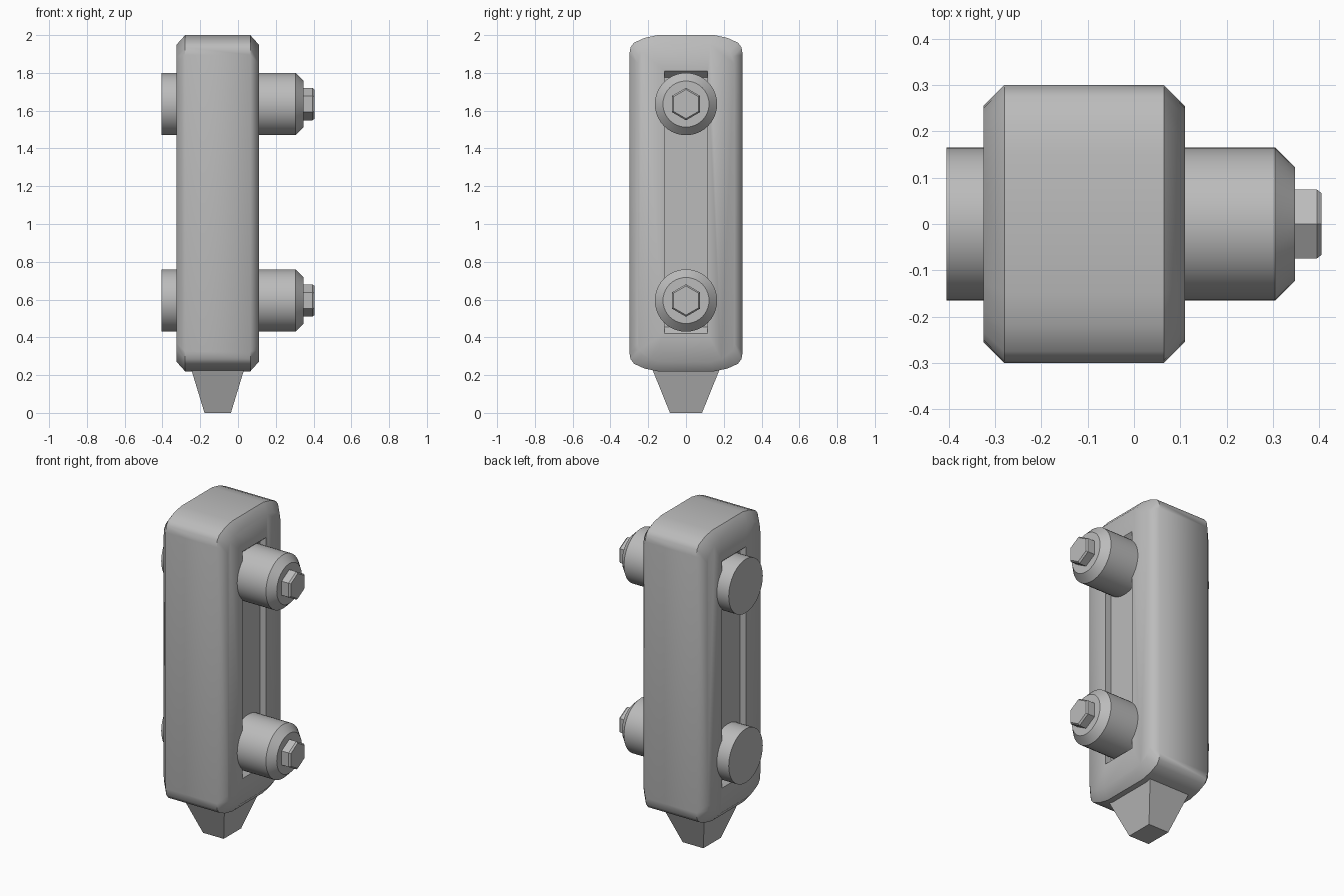
import bpy, bmesh
from math import sin, cos, pi, radians
from mathutils import Vector

cube = bpy.data.objects.get("Cube")
if cube:
    bpy.data.objects.remove(cube)

grey = bpy.data.materials.new("plain grey")
grey.use_nodes = True
grey.diffuse_color = (0.5, 0.5, 0.5, 1)
grey.node_tree.nodes["Principled BSDF"].inputs["Base Color"].default_value = (0.5, 0.5, 0.5, 1)


def loft(name, loops, smooth_angle=0):
    """Skin matching loops of points and cap both ends."""
    bm = bmesh.new()
    rings = [[bm.verts.new(Vector(p)) for p in loop] for loop in loops]
    for a, b in zip(rings, rings[1:]):
        for i in range(len(a)):
            j = (i + 1) % len(a)
            bm.faces.new((a[i], a[j], b[j], b[i]))
    bm.faces.new(rings[0])
    bm.faces.new(rings[-1])
    bmesh.ops.recalc_face_normals(bm, faces=bm.faces)
    mesh = bpy.data.meshes.new(name)
    bm.to_mesh(mesh)
    bm.free()
    mesh.materials.append(grey)
    obj = bpy.data.objects.new(name, mesh)
    bpy.context.collection.objects.link(obj)
    shade(obj, smooth_angle)
    return obj


def shade(obj, angle):
    if angle:
        obj.data.shade_smooth()
        obj.data.set_sharp_from_angle(angle=radians(angle))


def ring(x, radius, z, sides):
    return [(x, radius * sin(2 * pi * i / sides), z + radius * cos(2 * pi * i / sides))
            for i in range(sides)]


def rect(x, half_y, low, high):
    return [(x, -half_y, low), (x, half_y, low), (x, half_y, high), (x, -half_y, high)]


# Body: rounded block with chamfered sides
MID_X, MID_Z, HALF_X, HALF_Y, HALF_Z = -0.1075, 1.11, 0.2175, 0.3, 0.89
CHAMFER = 0.045
corner = [(0.3, 0.785), (0.294, 0.825), (0.275, 0.85), (0.22, 0.875), (0.15, 0.89)]
outline = corner + [(-y, z) for y, z in reversed(corner)]
outline += [(-y, -z) for y, z in outline]


def section(x, inset):
    ky, kz = 1 - inset / HALF_Y, 1 - inset * 1.12 / HALF_Z
    return [(MID_X + x, y * ky, MID_Z + z * kz) for y, z in outline]


body = loft("body", [section(-HALF_X, CHAMFER), section(CHAMFER - HALF_X, 0),
                     section(HALF_X - CHAMFER, 0), section(HALF_X, CHAMFER)])

# Shallow slot with sloping ends on each side face
for side in (-1, 1):
    face_x = MID_X + side * HALF_X
    cutter = loft("slot_cutter", [rect(face_x + side * 0.04, 0.115, 0.385, 1.845),
                                  rect(face_x - side * 0.04, 0.115, 0.455, 1.775)])
    cutter.hide_render = True
    cut = body.modifiers.new("slot", "BOOLEAN")
    cut.operation = "DIFFERENCE"
    cut.solver = "EXACT"
    cut.object = cutter
    bpy.context.view_layer.objects.active = body
    bpy.ops.object.modifier_apply(modifier=cut.name)
    bpy.data.objects.remove(cutter)
shade(body, 46.5)

# Cross pins with chamfered tips and hexagonal heads
for label, z in (("lower", 0.595), ("upper", 1.635)):
    loft(label + "_pin", [ring(-0.405, 0.165, z, 40), ring(0.305, 0.165, z, 40),
                          ring(0.348, 0.122, z, 40)], 35)
    loft(label + "_hex_head", [ring(0.33, 0.086, z, 6), ring(0.395, 0.086, z, 6),
                               ring(0.405, 0.077, z, 6)])

# Tapered foot
loft("foot", [[(MID_X + sx * hx, sy * hy, z) for sx, sy in ((-1, -1), (1, -1), (1, 1), (-1, 1))]
              for z, hx, hy in ((0, 0.07, 0.085), (0.23, 0.14, 0.178))])
